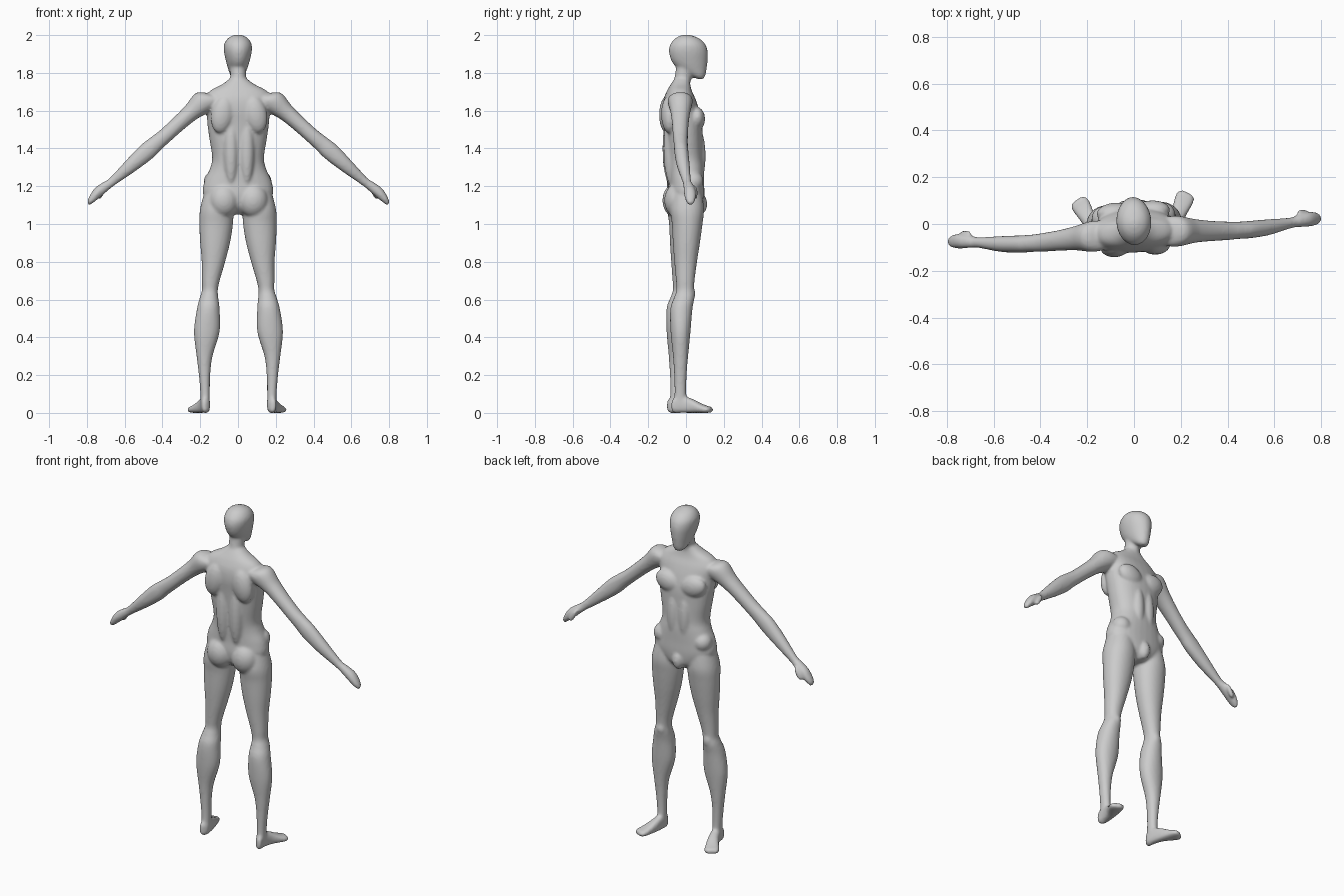
import bpy, bmesh, math
from mathutils import Vector, Matrix

parts = []
X, Y, Z = Vector((1, 0, 0)), Vector((0, 1, 0)), Vector((0, 0, 1))


def finish(name, bm):
    bmesh.ops.recalc_face_normals(bm, faces=bm.faces)
    me = bpy.data.meshes.new(name)
    bm.to_mesh(me)
    bm.free()
    ob = bpy.data.objects.new(name, me)
    bpy.context.collection.objects.link(ob)
    parts.append(ob)


def spline(rows, steps=5):
    """Catmull-Rom interpolation of station rows."""
    out = []
    for i in range(len(rows) - 1):
        p0, p1 = rows[max(i - 1, 0)], rows[i]
        p2, p3 = rows[i + 1], rows[min(i + 2, len(rows) - 1)]
        for s in range(steps):
            t = s / steps
            out.append([0.5 * (2 * b + (c - a) * t + (2 * a - 5 * b + 4 * c - d) * t * t
                               + (3 * b - a - 3 * c + d) * t ** 3)
                        for a, b, c, d in zip(p0, p1, p2, p3)])
    return out + [rows[-1]]


def loft(name, rows, u, v, power=2.0, side=1, n=32):
    """Skin superellipse rings; each row is cx, cy, cz, half u, half v."""
    bm = bmesh.new()
    rings = []
    for x, y, z, a, b in spline(rows):
        ring = []
        for k in range(n):
            t = 2 * math.pi * k / n
            c, s = math.cos(t), math.sin(t)
            p = Vector((x, y, z))
            p += u * a * math.copysign(abs(c) ** (2 / power), c)
            p += v * b * math.copysign(abs(s) ** (2 / power), s)
            p.x *= side
            ring.append(bm.verts.new(p))
        rings.append(ring)
    for r, q in zip(rings, rings[1:]):
        for k in range(n):
            bm.faces.new((r[k], r[(k + 1) % n], q[(k + 1) % n], q[k]))
    bm.faces.new(rings[0])
    bm.faces.new(rings[-1])
    finish(name, bm)


def upright(rows):
    """Rows of z, x centre, half width, front y, back y -> loft rows."""
    return [(x, (f + b) / 2, z, w, (f - b) / 2) for z, x, w, f, b in rows]


def muscle(name, loc, size, side=1, tilt=0):
    bm = bmesh.new()
    m = Matrix.Translation((loc[0] * side, loc[1], loc[2]))
    m = m @ Matrix.Rotation(tilt * side, 4, 'Y') @ Matrix.Diagonal((*size, 1))
    bmesh.ops.create_uvsphere(bm, u_segments=24, v_segments=16, radius=1, matrix=m)
    finish(name, bm)


# Torso from crotch to base of neck
loft("torso", upright([
    (1.05, 0, .035, .06, -.04), (1.09, 0, .12, .088, -.08), (1.15, 0, .182, .096, -.095),
    (1.22, 0, .180, .095, -.092), (1.29, 0, .150, .095, -.094), (1.35, 0, .137, .09, -.10),
    (1.45, 0, .152, .088, -.108), (1.53, 0, .163, .085, -.115), (1.60, 0, .168, .07, -.122),
    (1.66, 0, .178, .05, -.117), (1.705, 0, .150, .03, -.10), (1.74, 0, .085, .022, -.08),
    (1.77, 0, .045, .02, -.06)]), X, Y, 2.3)

# Neck and head
loft("neck", [(0, -.035, 1.68, .06, .05), (0, -.025, 1.74, .045, .046),
              (0, -.012, 1.79, .042, .046), (0, 0, 1.86, .045, .05)], X, Y)
loft("head", upright([
    (1.768, 0, .020, .092, .06), (1.785, 0, .036, .102, .02), (1.82, 0, .050, .109, -.04),
    (1.86, 0, .062, .114, -.075), (1.91, 0, .073, .115, -.09), (1.95, 0, .073, .103, -.084),
    (1.98, 0, .056, .074, -.06), (1.995, 0, .034, .04, -.035), (2.002, 0, .012, .015, -.01)]), X, Y)
muscle("crotch", (0, .075, 1.105), (.035, .038, .055))

for side in (1, -1):
    # Leg from hip to ankle
    loft("leg", upright([
        (1.18, .105, .07, .075, -.075), (1.08, .113, .088, .088, -.09), (1.0, .116, .089, .08, -.082),
        (.9, .122, .079, .066, -.077), (.8, .131, .062, .05, -.07), (.7, .145, .047, .036, -.062),
        (.65, .150, .042, .033, -.06), (.61, .155, .049, .035, -.073), (.55, .160, .060, .024, -.093),
        (.43, .168, .068, .013, -.092), (.3, .180, .042, 0, -.08), (.2, .180, .030, -.008, -.074),
        (.1, .177, .025, -.01, -.072), (.04, .177, .025, 0, -.08)]), X, Y, 2.1, side)
    muscle("kneecap", (.150, .022, .63), (.026, .018, .035), side)

    # Foot, toes turned outwards
    loft("foot", [
        (.172, -.085, .035, .012, .022), (.174, -.07, .041, .026, .041), (.177, -.03, .045, .028, .045),
        (.188, .02, .037, .031, .037), (.208, .065, .025, .038, .025), (.222, .093, .019, .042, .019),
        (.231, .11, .017, .038, .016), (.237, .119, .015, .024, .011)],
        Vector((.85, -.5, 0)), Z, 2.6, side)

    # Arm from shoulder to fingertips
    loft("arm", [
        (.12, -.04, 1.66, .04, .06), (.18, -.042, 1.648, .064, .066), (.25, -.045, 1.592, .047, .052),
        (.32, -.05, 1.53, .041, .044), (.39, -.054, 1.467, .040, .040), (.44, -.055, 1.425, .043, .037),
        (.49, -.055, 1.381, .047, .037), (.57, -.05, 1.31, .038, .034), (.665, -.038, 1.228, .024, .023),
        (.70, -.032, 1.203, .025, .026), (.74, -.027, 1.172, .028, .031), (.77, -.026, 1.14, .022, .029),
        (.79, -.026, 1.115, .014, .02), (.795, -.026, 1.104, .008, .01)],
        Vector((.68, 0, .73)), Y, 2.1, side)
    muscle("thumb", (.722, .004, 1.165), (.013, .014, .042), side, -.5)

    # Surface muscles of chest, belly, back and seat
    muscle("pectoral", (.077, .052, 1.555), (.082, .044, .062), side, -.3)
    muscle("abdominal", (.036, .06, 1.36), (.04, .042, .15), side)
    muscle("shoulder_blade", (.088, -.095, 1.58), (.06, .042, .10), side, -.2)
    muscle("back_column", (.042, -.075, 1.40), (.042, .047, .2), side)
    muscle("buttock", (.078, -.05, 1.125), (.079, .070, .09), side)
    muscle("hip_ridge", (.125, .03, 1.225), (.055, .055, .055), side, .4)

# Fuse all parts into one smooth skin
bpy.ops.object.select_all(action='DESELECT')
for ob in parts:
    ob.select_set(True)
body = parts[0]
bpy.context.view_layer.objects.active = body
bpy.ops.object.join()
body.name = "body"
body.data.transform(Matrix.Rotation(math.radians(3.6), 4, 'Z'))
remesh = body.modifiers.new("skin", 'REMESH')
remesh.mode = 'VOXEL'
remesh.voxel_size = 0.008
remesh.use_smooth_shade = True
soft = body.modifiers.new("soften", 'SMOOTH')
soft.factor = 0.5
soft.iterations = 5
